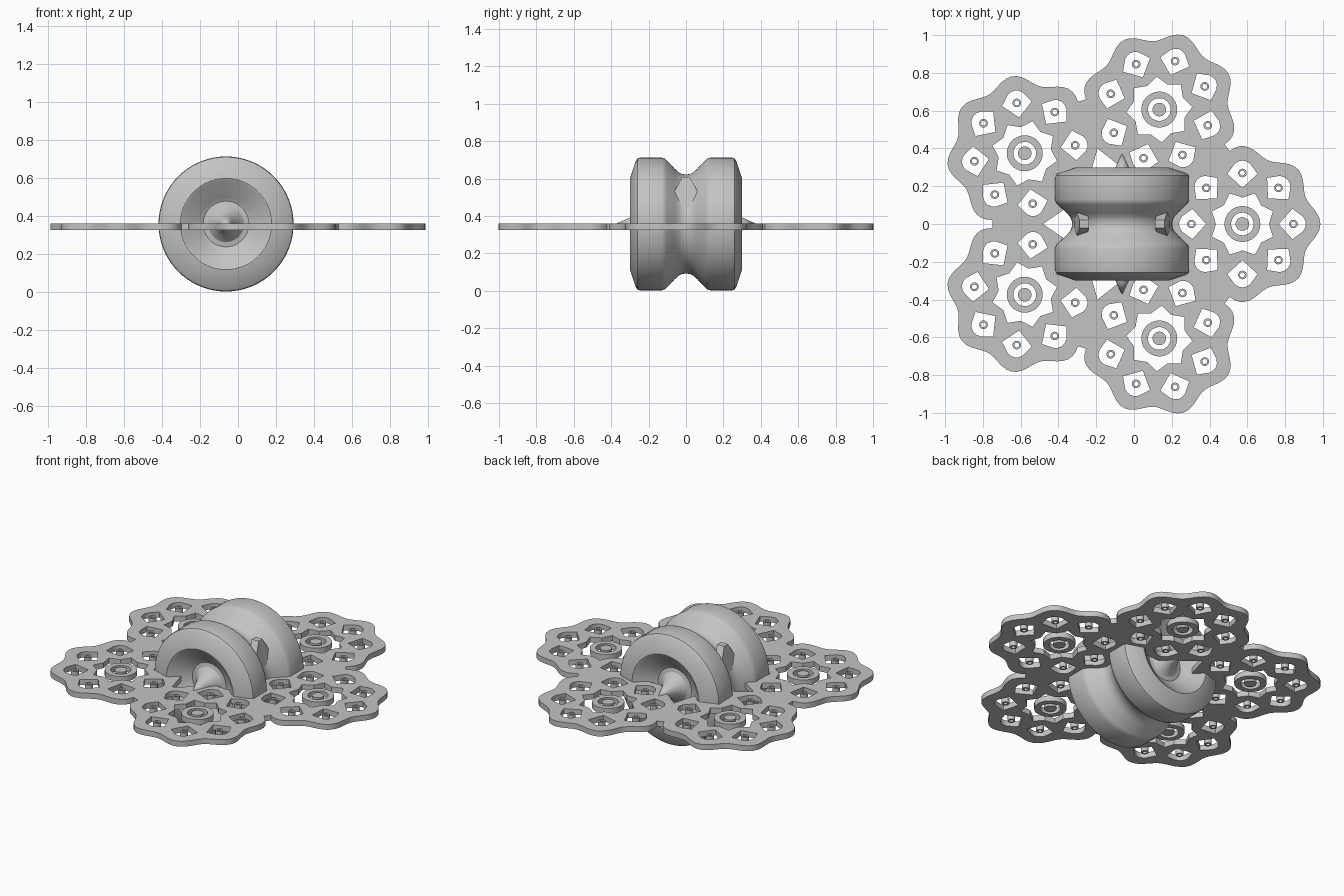
import bpy, bmesh
from math import sin, cos, pi, radians
from mathutils import Vector

if "Cube" in bpy.data.objects:
    bpy.data.objects.remove(bpy.data.objects["Cube"], do_unlink=True)

CENTRE_X, HUB_Z, ARM = -0.063, 0.357, 0.637

grey = bpy.data.materials.new("plain_grey")
grey.use_nodes = True
grey.diffuse_color = (0.55, 0.55, 0.55, 1)
grey.node_tree.nodes["Principled BSDF"].inputs["Base Color"].default_value = grey.diffuse_color


def finish(obj, angle):
    obj.data.materials.clear()
    obj.data.materials.append(grey)
    bpy.ops.object.select_all(action='DESELECT')
    obj.select_set(True)
    bpy.context.view_layer.objects.active = obj
    bpy.ops.object.shade_smooth_by_angle(angle=radians(angle))


def polar(r, a):
    return Vector((r * cos(a), r * sin(a)))


def turn(p, a):
    return Vector((p[0] * cos(a) - p[1] * sin(a), p[0] * sin(a) + p[1] * cos(a)))


def circle(r, n):
    return [polar(r, 2 * pi * i / n) for i in range(n)]


# Flat lace plate: nested closed loops are filled as holes and islands
loops = []
outline = []
kite = [(-.078, 0), (-.005, -.08), (.05, -.04), (.062, -.02),
        (.066, 0), (.062, .02), (.05, .04), (-.005, .08)]
star = [polar(.14 if i % 2 == 0 else .175, i * pi / 8) for i in range(16)]
for k in range(5):
    a = k * 2 * pi / 5
    hub = polar(ARM, a)

    def place(points):
        return [hub + turn(p, a) for p in points]

    # Scalloped outer edge of this arm
    for d in range(-100, 101, 4):
        t = radians(d)
        outline.append(hub + polar(.388 + .025 * cos(8 * t), a + t))
    # Star opening with ring and disc
    loops.append(place(star))
    loops += [place(circle(r, 32)) for r in (.095, .06, .036)]
    # Eight petal openings, each with a small ring
    for j in range(8):
        b = j * pi / 4
        c = polar(.27, b)
        for shape in (kite, circle(.023, 14), circle(.013, 14)):
            loops.append(place([c + turn(p, b) for p in shape]))
loops.append(outline)
# Star opening around the wheel
loops.append([polar(.25 if i % 2 == 0 else .42, i * pi / 5) for i in range(10)])

curve = bpy.data.curves.new("lace_plate", 'CURVE')
curve.dimensions = '2D'
curve.fill_mode = 'BOTH'
curve.extrude = 0.0175
for pts in loops:
    s = curve.splines.new('POLY')
    s.points.add(len(pts) - 1)
    for sp, p in zip(s.points, pts):
        sp.co = (p[0], p[1], 0, 1)
    s.use_cyclic_u = True
plate = bpy.data.objects.new("lace_plate", curve)
plate.location = (CENTRE_X, 0, 0.343)
bpy.context.collection.objects.link(plate)
bpy.ops.object.select_all(action='DESELECT')
plate.select_set(True)
bpy.context.view_layer.objects.active = plate
bpy.ops.object.convert(target='MESH')
finish(bpy.context.object, 30)

# Grooved wheel: mirrored half profile (along axis, radius) turned about y
half = [(.02, .267), (.04, .277), (.06, .295), (.105, .343), (.115, .35), (.13, .355),
        (.245, .355), (.258, .352), (.268, .34), (.298, .25), (.3, .24), (.295, .228),
        (.215, .14), (.205, .12), (.21, .095), (.235, .068), (.27, .048), (.31, .03), (.378, 0)]
profile = [(-y, r) for y, r in reversed(half)] + [(0, .265)] + half
bm = bmesh.new()
verts = [bm.verts.new((r, y, 0)) for y, r in profile]
edges = [bm.edges.new(pair) for pair in zip(verts, verts[1:])]
bmesh.ops.spin(bm, geom=verts + edges, cent=(0, 0, 0), axis=(0, 1, 0),
               angle=2 * pi, steps=72, use_merge=True)
bmesh.ops.remove_doubles(bm, verts=bm.verts, dist=1e-4)
bmesh.ops.recalc_face_normals(bm, faces=bm.faces)
mesh = bpy.data.meshes.new("grooved_wheel")
bm.to_mesh(mesh)
bm.free()
wheel = bpy.data.objects.new("grooved_wheel", mesh)
wheel.location = (CENTRE_X, 0, HUB_Z)
bpy.context.collection.objects.link(wheel)
finish(wheel, 25)

# Small six-sided facets bridging the groove on both sides
facet = [(-.02, .09), (.02, .09), (.062, .175), (.02, .25), (-.02, .25), (-.062, .175)]
for name, side in (("left_facet", 1), ("right_facet", -1)):
    bm = bmesh.new()
    face = bm.faces.new([bm.verts.new((side * (.272 - .19 * z), y, z)) for y, z in facet])
    out = bmesh.ops.extrude_face_region(bm, geom=[face])["geom"]
    bmesh.ops.translate(bm, vec=(-side * .05, 0, 0),
                        verts=[v for v in out if isinstance(v, bmesh.types.BMVert)])
    bmesh.ops.recalc_face_normals(bm, faces=bm.faces)
    mesh = bpy.data.meshes.new(name)
    bm.to_mesh(mesh)
    bm.free()
    obj = bpy.data.objects.new(name, mesh)
    obj.location = (CENTRE_X, 0, HUB_Z)
    bpy.context.collection.objects.link(obj)
    finish(obj, 20)
